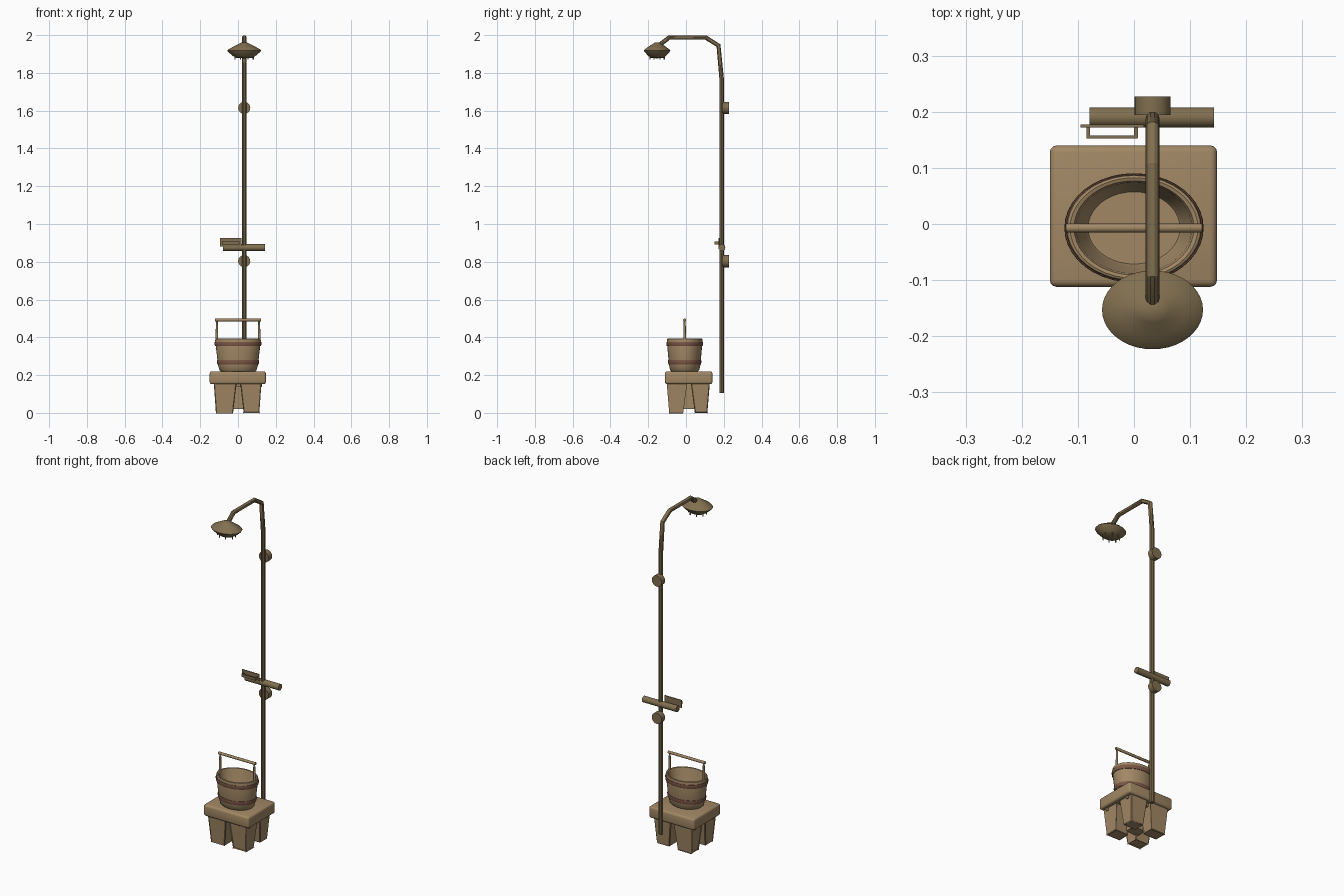
import bpy, bmesh, math
from mathutils import Vector

if "Cube" in bpy.data.objects:
    bpy.data.objects.remove(bpy.data.objects["Cube"])


def material(name, rgb):
    m = bpy.data.materials.new(name)
    m.diffuse_color = (*rgb, 1)
    m.use_nodes = True
    m.node_tree.nodes["Principled BSDF"].inputs["Base Color"].default_value = m.diffuse_color
    return m


WOOD = material("wood", (0.36, 0.245, 0.13))
BAND = material("band", (0.20, 0.095, 0.06))
METAL = material("bronze", (0.22, 0.16, 0.08))


def finish(name, bm, mat, smooth=True):
    bmesh.ops.recalc_face_normals(bm, faces=bm.faces)
    me = bpy.data.meshes.new(name)
    bm.to_mesh(me)
    bm.free()
    ob = bpy.data.objects.new(name, me)
    bpy.context.collection.objects.link(ob)
    me.materials.append(mat)
    if smooth:
        bpy.context.view_layer.objects.active = ob
        ob.select_set(True)
        bpy.ops.object.shade_smooth_by_angle(angle=math.radians(35))
        ob.select_set(False)
    return ob


def box(name, lo, hi, mat, bevel=0.0, segments=3):
    bm = bmesh.new()
    bmesh.ops.create_cube(bm, size=1)
    for v in bm.verts:
        v.co = [lo[i] + (v.co[i] + 0.5) * (hi[i] - lo[i]) for i in range(3)]
    if bevel:
        bmesh.ops.bevel(bm, geom=bm.edges[:], offset=bevel, segments=segments,
                        profile=0.5, affect='EDGES')
    return finish(name, bm, mat)


def rod(name, a, b, r, mat, r2=None, sides=20, bevel=0.0):
    a, b = Vector(a), Vector(b)
    bm = bmesh.new()
    bmesh.ops.create_cone(bm, cap_ends=True, segments=sides, radius1=r,
                          radius2=r if r2 is None else r2, depth=(b - a).length)
    if bevel:
        rims = [e for e in bm.edges if any(len(f.verts) > 4 for f in e.link_faces)]
        bmesh.ops.bevel(bm, geom=rims, offset=bevel, segments=2, profile=0.5, affect='EDGES')
    q = Vector((0, 0, 1)).rotation_difference(b - a)
    for v in bm.verts:
        v.co = q @ v.co + (a + b) / 2
    return finish(name, bm, mat)


def lathe(name, profile, centre, ratio, mat, closed=False, n=40):
    """Turn (radius, z) points into an oval body; ratio squashes it along y."""
    bm = bmesh.new()
    rings = []
    for r, z in profile:
        if r == 0:
            rings.append([bm.verts.new((centre[0], centre[1], z))] * n)
        else:
            rings.append([bm.verts.new((centre[0] + r * math.cos(math.tau * i / n),
                                        centre[1] + ratio * r * math.sin(math.tau * i / n), z))
                          for i in range(n)])
    pairs = list(zip(rings, rings[1:]))
    if closed:
        pairs.append((rings[-1], rings[0]))
    for p, q in pairs:
        for i in range(n):
            j = (i + 1) % n
            bm.faces.new(list(dict.fromkeys((p[i], p[j], q[j], q[i]))))
    return finish(name, bm, mat)


# stool seat, core and rails
box("stool_seat", (-0.15, -0.112, 0.152), (0.148, 0.14, 0.22), WOOD, 0.012)
box("stool_core", (-0.04, -0.02, 0.02), (0.04, 0.045, 0.156), WOOD)
for label, y in (("front", -0.07), ("back", 0.096)):
    box(f"stool_rail_{label}", (-0.128, y - 0.008, 0.137), (0.128, y + 0.008, 0.156), WOOD)

# four tapered legs
for sx in (-1, 1):
    for sy in (-1, 1):
        bm = bmesh.new()
        bmesh.ops.create_cube(bm, size=1)
        for v in bm.verts:
            top = v.co.z > 0
            xs = (0.012, 0.124) if top else (0.03, 0.113)
            ys = (0.012, 0.112) if top else (0.033, 0.099)
            v.co = (sx * xs[v.co.x > 0], 0.014 + sy * ys[v.co.y > 0], 0.156 if top else 0)
        bmesh.ops.bevel(bm, geom=bm.edges[:], offset=0.004, segments=1, affect='EDGES')
        finish(f"stool_leg_{'right' if sx > 0 else 'left'}_{'back' if sy > 0 else 'front'}",
               bm, WOOD)

# oval bucket with two bands
BC, BR = (0, -0.007), 0.785
lathe("bucket", [(0, 0.219), (0.09, 0.219), (0.099, 0.228), (0.106, 0.255), (0.121, 0.383),
                 (0.119, 0.391), (0.114, 0.393), (0.107, 0.391), (0.103, 0.383),
                 (0.086, 0.25), (0.082, 0.244), (0, 0.244)], BC, BR, WOOD)
for label, z in (("lower", 0.268), ("upper", 0.365)):
    r = 0.1075 + (z - 0.268) * 0.12
    lathe(f"bucket_band_{label}", [(r - 0.006, z - 0.011), (r + 0.002, z - 0.011),
                                   (r + 0.004, z - 0.006), (r + 0.005, z + 0.006),
                                   (r + 0.004, z + 0.011), (r - 0.004, z + 0.011)],
          BC, BR, BAND, closed=True)

# bucket handle
for label, s in (("left", -1), ("right", 1)):
    rod(f"handle_post_{label}", (s * 0.113, -0.007, 0.37), (s * 0.111, -0.007, 0.492),
        0.0075, WOOD, r2=0.005, sides=12)
rod("handle_grip", (-0.122, -0.007, 0.492), (0.122, -0.007, 0.492), 0.008, WOOD,
    sides=16, bevel=0.003)

# shower pipe
PX = 0.033
curve = bpy.data.curves.new("shower_pipe", 'CURVE')
curve.dimensions = '3D'
curve.bevel_depth = 0.0125
curve.bevel_resolution = 3
curve.use_fill_caps = True
path = [(0.188, 0.105), (0.188, 1.775), (0.172, 1.945), (0.105, 1.987),
        (-0.09, 1.987), (-0.14, 1.948), (-0.152, 1.93)]
spline = curve.splines.new('POLY')
spline.points.add(len(path) - 1)
for p, (y, z) in zip(spline.points, path):
    p.co = (PX, y, z, 1)
pipe = bpy.data.objects.new("shower_pipe", curve)
bpy.context.collection.objects.link(pipe)
curve.materials.append(METAL)
bpy.context.view_layer.objects.active = pipe
pipe.select_set(True)
bpy.ops.object.convert(target='MESH')
bpy.ops.object.shade_smooth_by_angle(angle=math.radians(20))
pipe.select_set(False)

# shower head with nozzles
HC = (PX, -0.153)
lathe("shower_head", [(0, 1.96), (0.017, 1.96), (0.03, 1.953), (0.06, 1.938), (0.083, 1.925),
                      (0.09, 1.918), (0.084, 1.91), (0.06, 1.89), (0.042, 1.879), (0, 1.877)],
      HC, 0.78, METAL)
for i in range(8):
    a = math.tau * (i + 0.5) / 8
    x, y = HC[0] + 0.052 * math.cos(a), HC[1] + 0.041 * math.sin(a)
    rod(f"nozzle_{i + 1}", (x, y, 1.872), (x, y, 1.89), 0.003, METAL, sides=8)

# wall mounts
for label, z in (("lower", 0.803), ("upper", 1.615)):
    rod(f"wall_mount_{label}", (PX, 0.194, z), (PX, 0.227, z), 0.032, METAL, sides=28)

# valve bar and the small holder on it
rod("valve_bar", (-0.079, 0.19, 0.875), (0.143, 0.19, 0.875), 0.018, METAL, sides=24)
box("holder_plate", (-0.095, 0.172, 0.88), (0.018, 0.177, 0.925), METAL)
box("holder_rail", (-0.085, 0.152, 0.892), (0.006, 0.158, 0.908), METAL)
for label, x in (("left", -0.085), ("right", 0.0)):
    box(f"holder_arm_{label}", (x, 0.153, 0.892), (x + 0.007, 0.175, 0.908), METAL)
